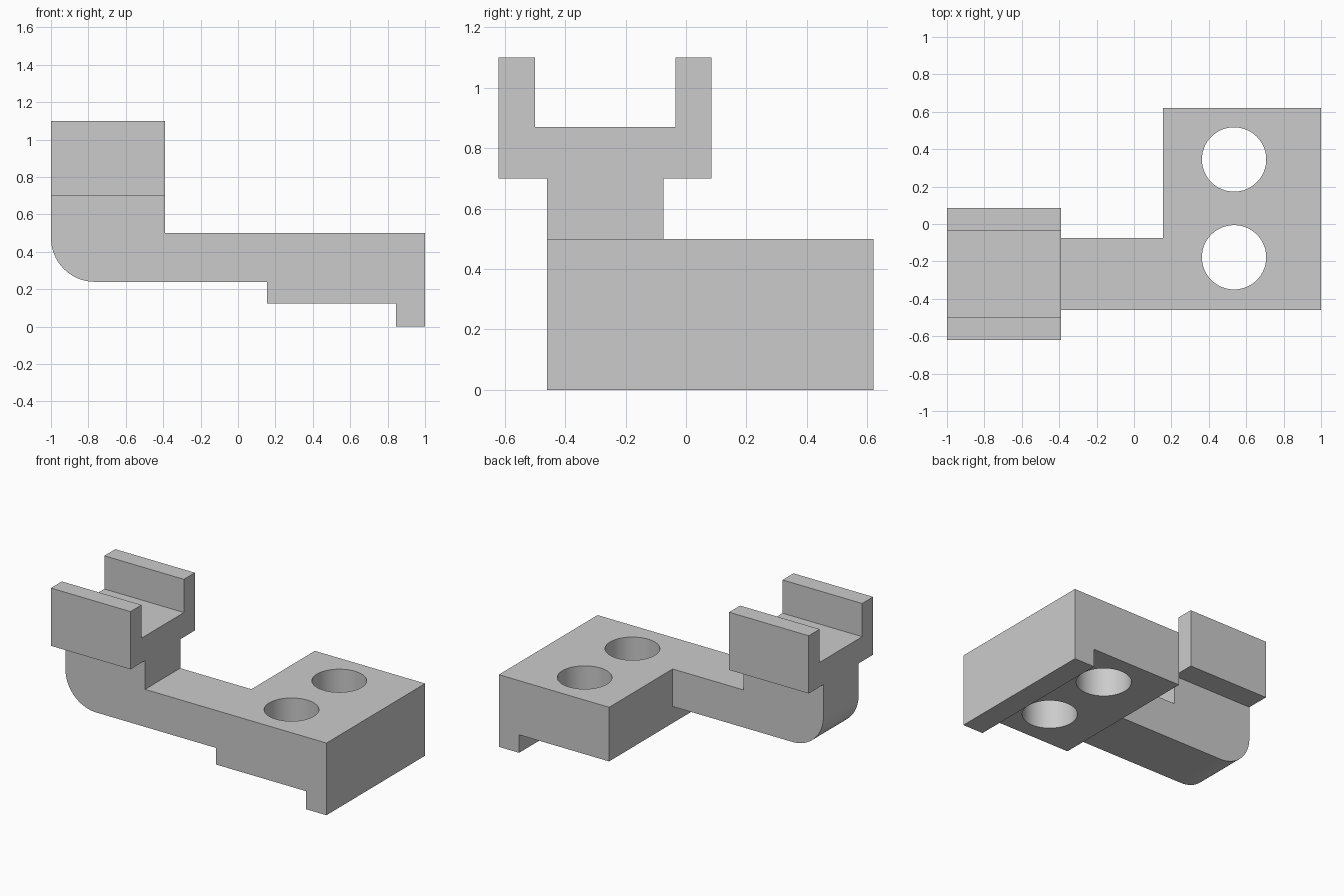
import bpy
import bmesh
from math import cos, sin, pi, radians
from mathutils import Vector

if "Cube" in bpy.data.objects:
    bpy.data.objects.remove(bpy.data.objects["Cube"], do_unlink=True)

grey = bpy.data.materials.new("plain_grey")
grey.use_nodes = True
colour = (0.6, 0.6, 0.6, 1)
grey.diffuse_color = colour
grey.node_tree.nodes["Principled BSDF"].inputs["Base Color"].default_value = colour


def extrude(name, points, direction):
    """Solid made by sweeping a closed outline along a vector."""
    bm = bmesh.new()
    face = bm.faces.new([bm.verts.new(p) for p in points])
    swept = bmesh.ops.extrude_face_region(bm, geom=[face])["geom"]
    verts = [g for g in swept if isinstance(g, bmesh.types.BMVert)]
    bmesh.ops.translate(bm, verts=verts, vec=Vector(direction))
    bmesh.ops.recalc_face_normals(bm, faces=bm.faces)
    mesh = bpy.data.meshes.new(name)
    bm.to_mesh(mesh)
    bm.free()
    mesh.materials.append(grey)
    obj = bpy.data.objects.new(name, mesh)
    bpy.context.collection.objects.link(obj)
    return obj


def activate(obj):
    bpy.ops.object.select_all(action="DESELECT")
    obj.select_set(True)
    bpy.context.view_layer.objects.active = obj


FRONT, ARM_BACK, BLOCK_BACK = -0.46, -0.075, 0.62
POST_X, BLOCK_X = -0.39, 0.155
TOP, ARM_BOTTOM, CRADLE_BOTTOM = 0.5, 0.24, 0.7

# L-shaped arm and post with a rounded heel
radius = 0.235
heel = [(-1 + radius * (1 - cos(a)), ARM_BOTTOM + radius * (1 - sin(a)))
        for a in (pi / 2 * i / 24 for i in range(25))]
arm_outline = heel + [(BLOCK_X, ARM_BOTTOM), (BLOCK_X, TOP), (POST_X, TOP),
                      (POST_X, CRADLE_BOTTOM), (-1, CRADLE_BOTTOM)]
arm = extrude("arm_and_post", [(x, FRONT, z) for x, z in arm_outline],
              (0, ARM_BACK - FRONT, 0))

# Mounting block with a lip under its outer edge
block_outline = [(BLOCK_X, 0.125), (0.845, 0.125), (0.845, 0), (1, 0),
                 (1, TOP), (BLOCK_X, TOP)]
block = extrude("mounting_block", [(x, FRONT, z) for x, z in block_outline],
                (0, BLOCK_BACK - FRONT, 0))

# Two round holes through the block
for y in (-0.178, 0.345):
    ring = [(0.535 + 0.172 * cos(2 * pi * i / 64), y + 0.172 * sin(2 * pi * i / 64), -0.2)
            for i in range(64)]
    cutter = extrude("hole_cutter", ring, (0, 0, 1))
    cutter.hide_render = True
    cut = block.modifiers.new("hole", "BOOLEAN")
    cut.object, cut.operation, cut.solver = cutter, "DIFFERENCE", "EXACT"
    activate(block)
    bpy.ops.object.modifier_apply(modifier=cut.name)
    bpy.data.objects.remove(cutter, do_unlink=True)

# U-shaped cradle on the post
low, high, floor = -0.62, 0.085, 0.87
cradle_outline = [(low, CRADLE_BOTTOM), (high, CRADLE_BOTTOM), (high, 1.1), (-0.035, 1.1),
                  (-0.035, floor), (-0.5, floor), (-0.5, 1.1), (low, 1.1)]
cradle = extrude("cradle", [(-1, y, z) for y, z in cradle_outline], (POST_X + 1, 0, 0))

for part in (arm, block, cradle):
    activate(part)
    bpy.ops.object.shade_smooth_by_angle(angle=radians(30))
